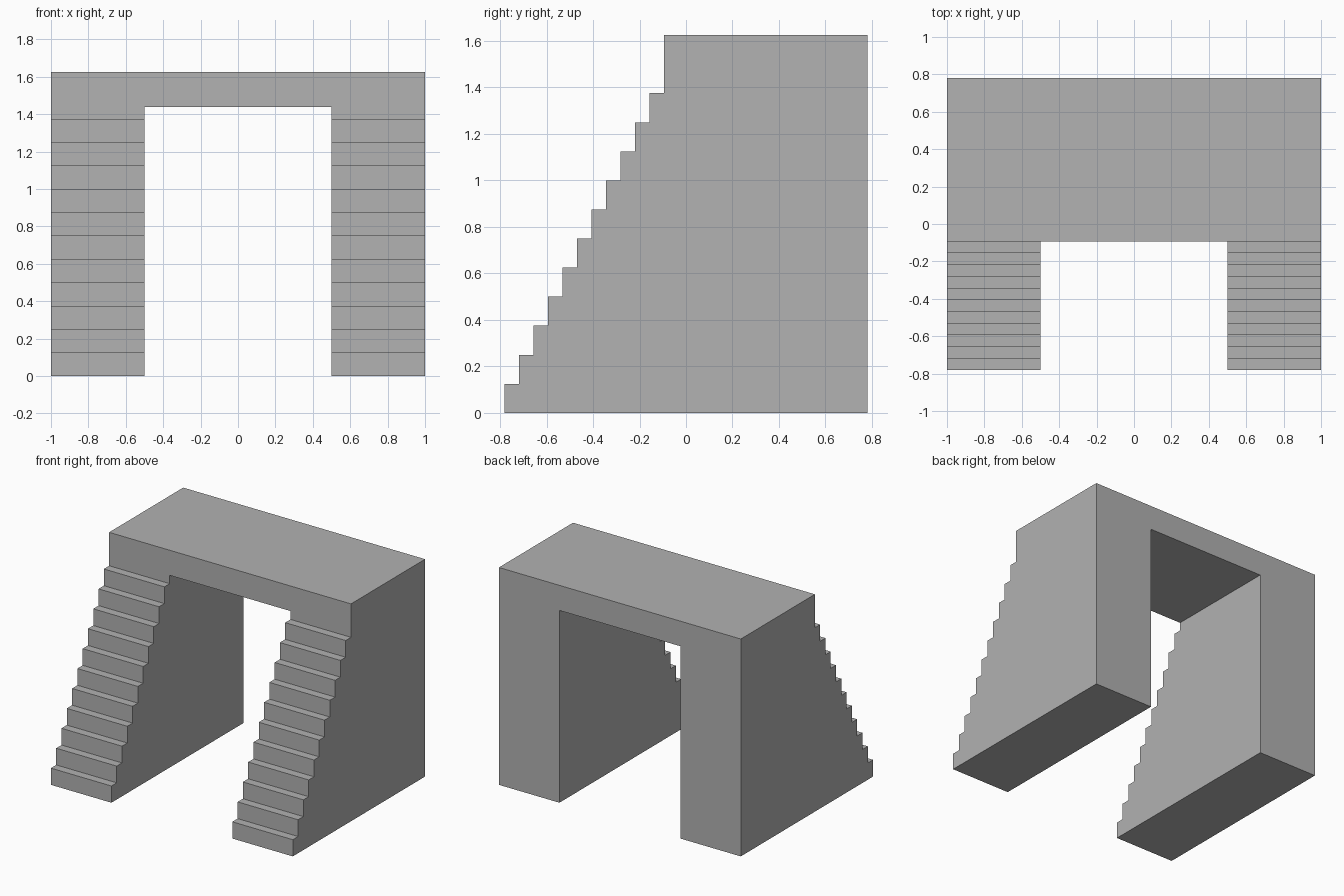
import bpy
import bmesh
from mathutils import Matrix, Vector

STEPS = 11
RISE, TREAD = 0.125, 0.0625
FRONT, BACK = -0.78125, 0.78125
TOP = 1.625
HALF_WIDTH = 1.0
OPENING_HALF, OPENING_TOP = 0.5, 1.4375

cube = bpy.data.objects.get("Cube")
if cube:
    bpy.data.objects.remove(cube, do_unlink=True)


def make_object(name, bm):
    bmesh.ops.recalc_face_normals(bm, faces=bm.faces)
    mesh = bpy.data.meshes.new(name)
    bm.to_mesh(mesh)
    bm.free()
    obj = bpy.data.objects.new(name, mesh)
    bpy.context.collection.objects.link(obj)
    return obj


# Stone colour
stone = bpy.data.materials.new("plain grey")
stone.use_nodes = True
grey = (0.445, 0.445, 0.445, 1)
stone.diffuse_color = grey
stone.node_tree.nodes["Principled BSDF"].inputs["Base Color"].default_value = grey

# Stepped side profile, extruded across the full width
profile = [(FRONT, 0)]
for i in range(STEPS):
    y = FRONT + i * TREAD
    z = (i + 1) * RISE
    profile += [(y, z), (y + TREAD, z)]
profile += [(FRONT + STEPS * TREAD, TOP), (BACK, TOP), (BACK, 0)]

bm = bmesh.new()
side = bm.faces.new([bm.verts.new((-HALF_WIDTH, y, z)) for y, z in profile])
extruded = bmesh.ops.extrude_face_region(bm, geom=[side], use_keep_orig=True)
verts = [v for v in extruded["geom"] if isinstance(v, bmesh.types.BMVert)]
bmesh.ops.translate(bm, verts=verts, vec=Vector((2 * HALF_WIDTH, 0, 0)))
bridge = make_object("stair_bridge", bm)
bridge.data.materials.append(stone)

# Passage through the middle, leaving two stairs joined by the deck
bm = bmesh.new()
bottom = -0.5
size = Matrix.Diagonal((2 * OPENING_HALF, 3, OPENING_TOP - bottom, 1))
place = Matrix.Translation((0, 0, (OPENING_TOP + bottom) / 2))
bmesh.ops.create_cube(bm, size=1, matrix=place @ size)
cutter = make_object("passage_cutter", bm)
cutter.hide_render = True

cut = bridge.modifiers.new("passage", 'BOOLEAN')
cut.operation = 'DIFFERENCE'
cut.solver = 'EXACT'
cut.object = cutter
bpy.context.view_layer.objects.active = bridge
bridge.select_set(True)
bpy.ops.object.modifier_apply(modifier=cut.name)
bpy.data.objects.remove(cutter, do_unlink=True)
